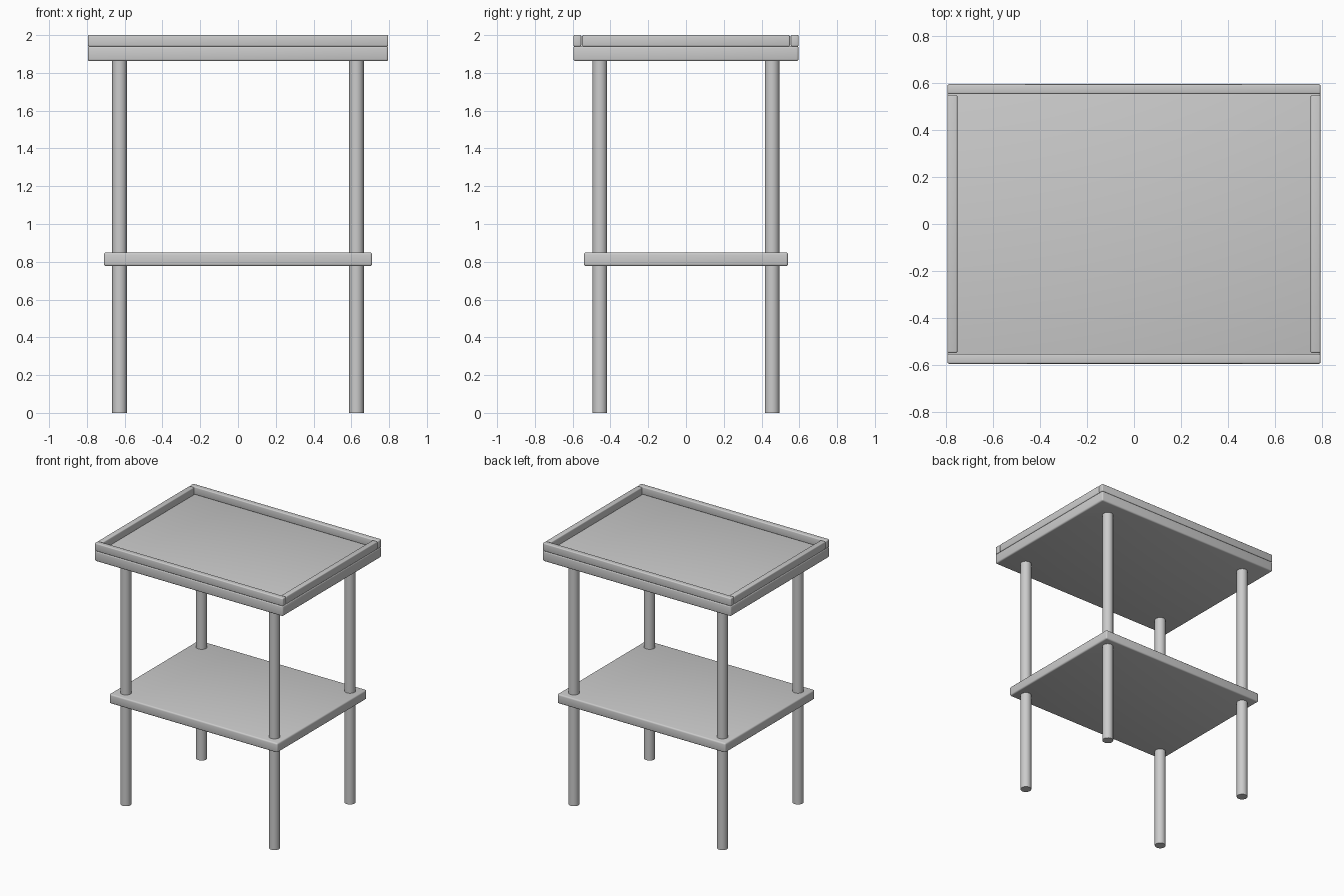
import bpy, math

if "Cube" in bpy.data.objects:
    bpy.data.objects.remove(bpy.data.objects["Cube"])


def smooth(obj):
    bpy.ops.object.select_all(action='DESELECT')
    obj.select_set(True)
    bpy.context.view_layer.objects.active = obj
    bpy.ops.object.shade_smooth_by_angle(angle=math.radians(35))


def board(name, size, loc, bevel):
    """Box with softly rounded edges."""
    bpy.ops.mesh.primitive_cube_add(size=1, location=loc)
    obj = bpy.context.object
    obj.name = name
    obj.scale = size
    bpy.ops.object.transform_apply(location=False, rotation=False, scale=True)
    mod = obj.modifiers.new("rounded_edges", 'BEVEL')
    mod.width = bevel
    mod.segments = 3
    bpy.ops.object.modifier_apply(modifier=mod.name)
    smooth(obj)
    return obj


# Table top and lower shelf
board("table_top", (1.59, 1.192, 0.08), (0, 0, 1.902), 0.011)
board("lower_shelf", (1.42, 1.08, 0.072), (0, 0, 0.813), 0.011)

# Raised rim: long rails front and back, shorter rails between them
for s, side in ((-1, "front"), (1, "back")):
    board(f"{side}_rim", (1.59, 0.042, 0.06), (0, s * 0.575, 1.97), 0.007)
for s, side in ((-1, "left"), (1, "right")):
    board(f"{side}_rim", (0.042, 1.1, 0.06), (s * 0.774, 0, 1.97), 0.007)

# Four round legs running through the shelf up to the top
for sx, x_name in ((-1, "left"), (1, "right")):
    for sy, y_name in ((-1, "front"), (1, "back")):
        bpy.ops.mesh.primitive_cylinder_add(
            vertices=20, radius=0.039, depth=1.87,
            location=(sx * 0.627, sy * 0.456, 0.935))
        leg = bpy.context.object
        leg.name = f"{y_name}_{x_name}_leg"
        smooth(leg)
